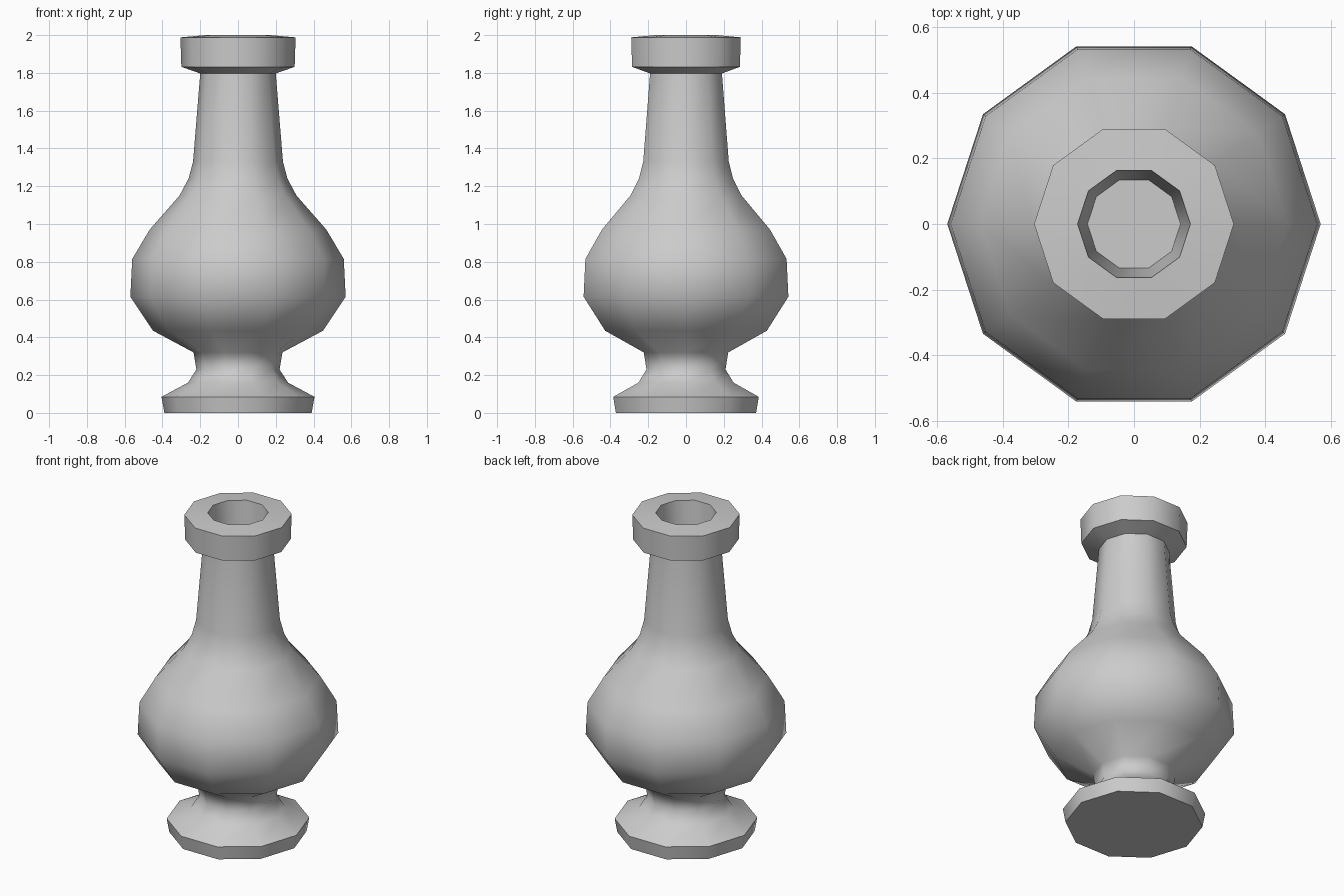
import bpy, bmesh, math

if "Cube" in bpy.data.objects:
    bpy.data.objects.remove(bpy.data.objects["Cube"])

SIDES = 10

# Outer silhouette from foot to lip, then down the inside of the mouth (radius, height)
profile = [
    (0.39, 0.0), (0.405, 0.085), (0.265, 0.16), (0.22, 0.23), (0.235, 0.32),
    (0.45, 0.435), (0.57, 0.615), (0.56, 0.815), (0.468, 0.97), (0.31, 1.15),
    (0.262, 1.24), (0.238, 1.33), (0.2, 1.797), (0.3, 1.832), (0.305, 1.988),
    (0.172, 2.0), (0.142, 1.6),
]

bm = bmesh.new()
rings = []
for r, z in profile:
    rings.append([bm.verts.new((r * math.cos(2 * math.pi * i / SIDES),
                                r * math.sin(2 * math.pi * i / SIDES), z))
                  for i in range(SIDES)])

# Walls
for low, high in zip(rings, rings[1:]):
    for i in range(SIDES):
        j = (i + 1) % SIDES
        bm.faces.new((low[i], low[j], high[j], high[i]))

# Underside of the foot and floor of the mouth
bm.faces.new(rings[0][::-1])
bm.faces.new(rings[-1])
bmesh.ops.recalc_face_normals(bm, faces=bm.faces[:])

mesh = bpy.data.meshes.new("vase")
bm.to_mesh(mesh)
bm.free()
vase = bpy.data.objects.new("vase", mesh)
bpy.context.collection.objects.link(vase)

# Smooth body with crisp foot and lip edges
bpy.context.view_layer.objects.active = vase
vase.select_set(True)
bpy.ops.object.shade_smooth_by_angle(angle=math.radians(60))
